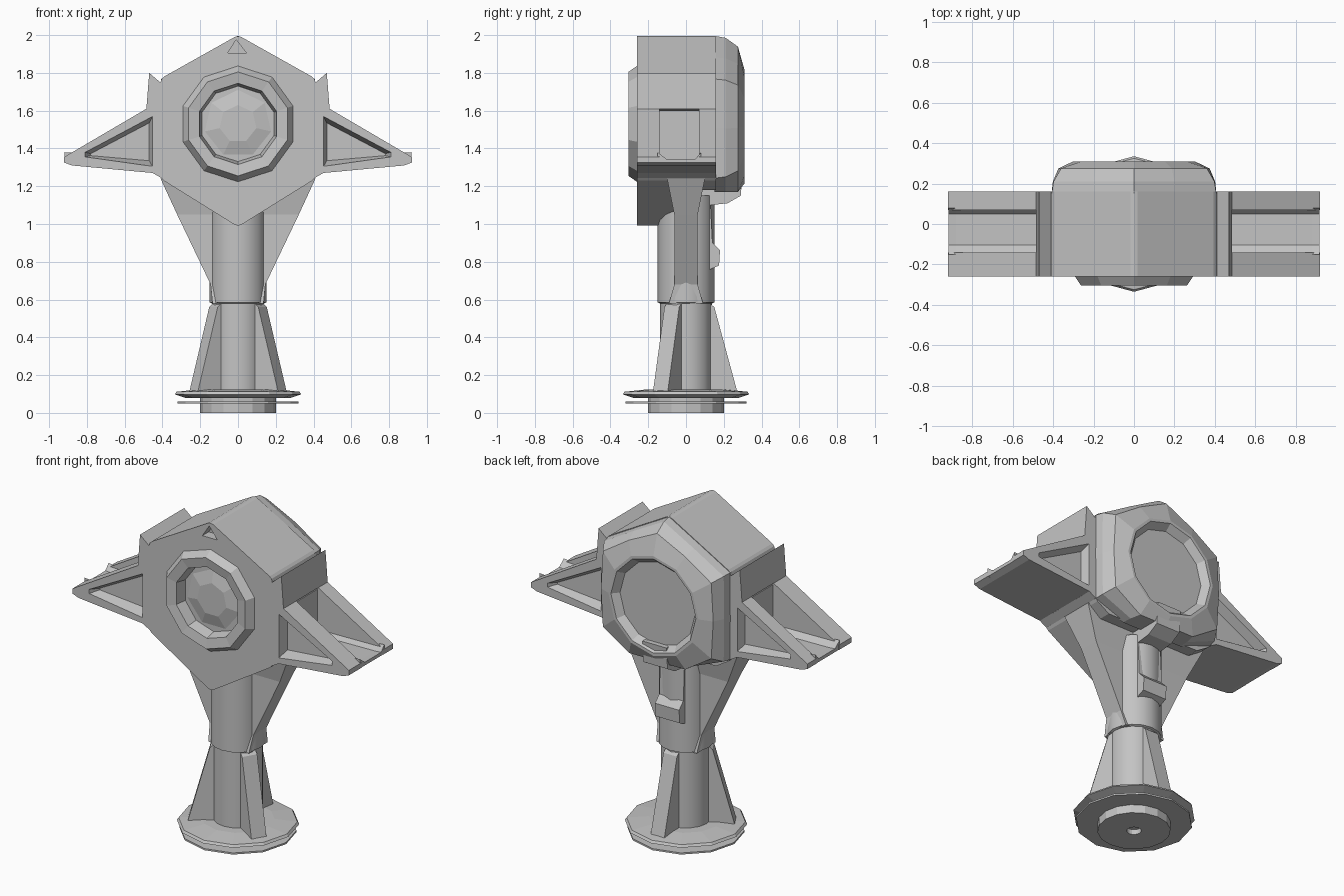
import bpy, bmesh
from math import sin, cos, pi, radians
from mathutils import Vector

cube = bpy.data.objects.get("Cube")
if cube:
    bpy.data.objects.remove(cube)

GREY = (0.55, 0.55, 0.55, 1)
mat = bpy.data.materials.new("plain grey")
mat.use_nodes = True
mat.diffuse_color = GREY
mat.node_tree.nodes["Principled BSDF"].inputs["Base Color"].default_value = GREY


def finish(name, bm, smooth=False):
    bmesh.ops.recalc_face_normals(bm, faces=bm.faces)
    mesh = bpy.data.meshes.new(name)
    bm.to_mesh(mesh)
    bm.free()
    mesh.materials.append(mat)
    ob = bpy.data.objects.new(name, mesh)
    bpy.context.collection.objects.link(ob)
    if smooth:
        bpy.ops.object.select_all(action='DESELECT')
        ob.select_set(True)
        bpy.context.view_layer.objects.active = ob
        bpy.ops.object.shade_smooth_by_angle(angle=radians(35))
    return ob


def prism(name, outline, y0, y1, bevel=0):
    """Extrude an x-z outline along y, optionally rounding the long edges."""
    bm = bmesh.new()
    face = bm.faces.new([bm.verts.new((x, y0, z)) for x, z in outline])
    geom = bmesh.ops.extrude_face_region(bm, geom=[face])["geom"]
    moved = [g for g in geom if isinstance(g, bmesh.types.BMVert)]
    bmesh.ops.translate(bm, vec=(0, y1 - y0, 0), verts=moved)
    if bevel:
        long_edges = [e for e in bm.edges
                      if abs(e.verts[0].co.y - e.verts[1].co.y) > 0.01]
        bmesh.ops.bevel(bm, geom=long_edges, offset=bevel, segments=2,
                        profile=0.5, affect='EDGES')
    return finish(name, bm)


def loft(name, rings, smooth=False):
    """Join rings of points in order and cap both ends."""
    bm = bmesh.new()
    loops = [[bm.verts.new(p) for p in ring] for ring in rings]
    n = len(loops[0])
    for a, b in zip(loops, loops[1:]):
        for i in range(n):
            j = (i + 1) % n
            bm.faces.new((a[i], a[j], b[j], b[i]))
    bm.faces.new(loops[0])
    bm.faces.new(loops[-1])
    return finish(name, bm, smooth)


def ring_z(r, z, n):
    return [Vector((r * cos(2 * pi * i / n), r * sin(2 * pi * i / n), z)) for i in range(n)]


def ring_y(r, y, n, zc):
    return [Vector((r * sin(2 * pi * i / n), y, zc + r * cos(2 * pi * i / n))) for i in range(n)]


def mirror(ob):
    ob.modifiers.new("Mirror", 'MIRROR')


def cut(ob, cutter):
    mod = ob.modifiers.new("Cut", 'BOOLEAN')
    mod.operation = 'DIFFERENCE'
    mod.object = cutter
    cutter.hide_render = True
    cutter.hide_set(True)


# Base: foot with a small centre hole, and two thin discs
loft("base_foot", [ring_z(0.04, 0.03, 16), ring_z(0.04, 0, 16),
                   ring_z(0.2, 0, 16), ring_z(0.2, 0.1, 16)])
loft("base_lower_disc", [ring_z(0.32, 0.05, 12), ring_z(0.32, 0.06, 12)])
loft("base_upper_disc", [ring_z(0.28, 0.08, 12), ring_z(0.335, 0.098, 12),
                         ring_z(0.325, 0.112, 12), ring_z(0.2, 0.125, 12)])

# Post with a slightly wider upper sleeve
loft("post", [ring_z(r, z, 16) for r, z in
              ((0.138, 0.11), (0.138, 0.58), (0.15, 0.585), (0.15, 1.15))], smooth=True)

# Three flared fins around the foot of the post
for i in range(3):
    fin = prism("post_fin", [(0.08, 0.11), (0.272, 0.11), (0.15, 0.56), (0.08, 0.62)],
                -0.045, 0.045)
    fin.rotation_euler.z = radians(90 + 120 * i)

# Slanted braces carrying the head, flared at both ends
mirror(loft("head_brace", [[(0.06, -w, z), (x, -w, z), (x, w, z), (0.06, w, z)]
                           for z, x, w in ((0.58, 0.135, 0.09), (0.68, 0.145, 0.062),
                                           (1.05, 0.322, 0.062), (1.24, 0.41, 0.1))]))

# Rear bracket between post and head
bracket = prism("rear_bracket", [(0.08, 0.74), (0.175, 0.78), (0.18, 0.86), (0.14, 0.9),
                                 (0.13, 1.1), (0.22, 1.11), (0.29, 1.15), (0.3, 1.28),
                                 (0.08, 1.28)], -0.08, 0.08)
bracket.rotation_euler.z = radians(90)

# Hexagonal head with a lens pit, a top notch and a trimmed rear underside
HEX = [(0, 2.0), (0.41, 1.77), (0.41, 1.24), (0, 0.985), (-0.41, 1.24), (-0.41, 1.77)]
head = prism("head", HEX, -0.26, 0.16, bevel=0.02)
pit = loft("lens_pit_cutter", [ring_y(0.22, -0.4, 10, 1.53), ring_y(0.21, -0.2, 10, 1.53)])
notch = prism("notch_cutter", [(-0.055, 1.905), (0.045, 1.905), (-0.01, 1.975)], -0.4, -0.2)
trim = prism("underside_cutter", [(-0.5, 0.9), (0.5, 0.9), (0.5, 1.18), (-0.5, 1.18)], 0.0, 0.3)
for cutter in (pit, notch, trim):
    cut(head, cutter)

# Raised lens ring, with a low coned lens inside the pit
loft("lens_ring", [ring_y(r, y, 10, 1.53) for r, y in
                   ((0.22, -0.23), (0.31, -0.255), (0.275, -0.305), (0.215, -0.295),
                    (0.195, -0.21))])
loft("lens", [ring_y(r, y, 7, 1.53) for r, y in
              ((0.21, -0.18), (0.2, -0.225), (0.1, -0.25))])

# Domed back: the hexagon blends into a round rim with a shallow recess
hex_ring = []
for i, (x, z) in enumerate(HEX):
    nx, nz = HEX[(i + 1) % 6]
    hex_ring += [Vector((x, 0, z)), Vector(((x + nx) / 2, 0, (z + nz) / 2))]
round_ring = ring_y(0.3, 0, 12, 1.515)


def back_section(y, blend):
    ring = [a.lerp(b, blend) for a, b in zip(hex_ring, round_ring)]
    return [Vector((p.x, y, max(p.z, 1.17))) for p in ring]


loft("head_back", [back_section(0.15, 0.02), back_section(0.21, 0.08),
                   back_section(0.275, 0.33), back_section(0.31, 1),
                   ring_y(0.283, 0.31, 12, 1.515), ring_y(0.25, 0.27, 12, 1.515)])

# Side brackets on the head
mirror(prism("side_bracket", [(0.4, 1.74), (0.47, 1.8), (0.485, 1.61), (0.452, 1.6),
                              (0.452, 1.27), (0.4, 1.24)], -0.26, 0.16))
mirror(prism("trough_wall", [(0.45, 1.3), (0.48, 1.3), (0.48, 1.6), (0.45, 1.6)], -0.14, 0.07))

# Wings: front and rear plates with tapered triangular recesses
WING = [(0.45, 1.27), (0.88, 1.31), (0.92, 1.325), (0.92, 1.355), (0.485, 1.61), (0.45, 1.61)]
RECESS = [(0.453, 1.305), (0.81, 1.355), (0.81, 1.38), (0.453, 1.57)]
RECESS_FLOOR = [(0.47, 1.335), (0.78, 1.362), (0.78, 1.372), (0.47, 1.535)]
for side, y0, y1, face, floor in (("front", -0.26, -0.14, -0.262, -0.2),
                                  ("rear", 0.07, 0.16, 0.162, 0.11)):
    plate = prism("wing_plate_" + side, WING, y0, y1)
    cut(plate, loft("wing_recess_cutter_" + side,
                    [[(x, face, z) for x, z in RECESS],
                     [(x, floor, z) for x, z in RECESS_FLOOR]]))
    mirror(plate)

# Trough floor between the plates, with sloped corners
mirror(loft("wing_floor", [[(x, -0.15, low), (x, 0.08, low), (x, 0.08, high + 0.035),
                            (x, 0.05, high), (x, -0.105, high), (x, -0.15, high + 0.035)]
                           for x, low, high in ((0.45, 1.27, 1.335), (0.88, 1.31, 1.342),
                                                (0.918, 1.325, 1.345))]))
